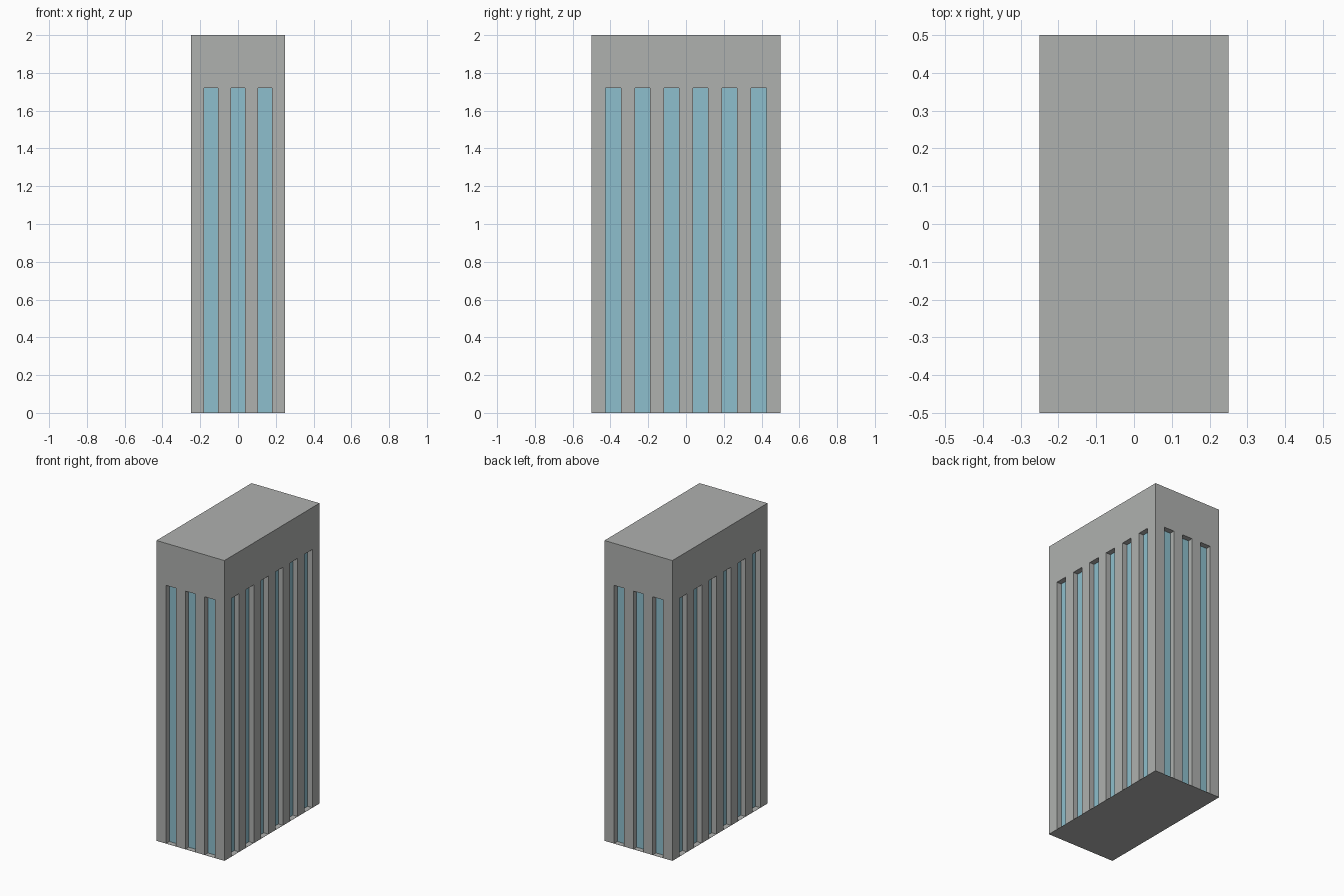
import bpy, bmesh
from mathutils import Vector

if "Cube" in bpy.data.objects:
    bpy.data.objects.remove(bpy.data.objects["Cube"])

W, D, H = 0.5, 1.0, 2.0          # overall size
DEPTH = 0.035                    # window recess
SILL, HEAD = 0.001, 1.72         # window bottom and top
FRONT = [(c - 0.0375, c + 0.0375) for c in (-0.1425, 0, 0.1425)]
SIDE = [(c - 0.04, c + 0.04) for c in (-0.385, -0.231, -0.077, 0.077, 0.231, 0.385)]


def material(name, rgb):
    m = bpy.data.materials.new(name)
    m.diffuse_color = (*rgb, 1)
    m.use_nodes = True
    m.node_tree.nodes["Principled BSDF"].inputs["Base Color"].default_value = m.diffuse_color
    return m


def inside(v, spans):
    return any(a < v < b for a, b in spans)


# tower block
bm = bmesh.new()
bmesh.ops.create_cube(bm, size=1)
for v in bm.verts:
    v.co = Vector((v.co.x * W, v.co.y * D, (v.co.z + 0.5) * H))

# cut the window outlines into the walls
cuts = [(0, v) for s in FRONT for v in s] + [(1, v) for s in SIDE for v in s]
cuts += [(2, SILL), (2, HEAD)]
for axis, value in cuts:
    n = Vector((0, 0, 0))
    n[axis] = 1
    bmesh.ops.bisect_plane(bm, geom=bm.verts[:] + bm.edges[:] + bm.faces[:],
                           dist=1e-6, plane_co=n * value, plane_no=n)

# roof and underside are single faces
for sign in (1, -1):
    bm.normal_update()
    bmesh.ops.dissolve_faces(bm, faces=[f for f in bm.faces if f.normal.z * sign > 0.9])

# recessed glass strips
bm.normal_update()
glass = []
for f in bm.faces:
    c = f.calc_center_median()
    if abs(f.normal.z) > 0.5 or not SILL < c.z < HEAD:
        continue
    if inside(c.x, FRONT) if abs(f.normal.y) > 0.5 else inside(c.y, SIDE):
        glass.append(f)
bmesh.ops.inset_individual(bm, faces=glass, thickness=0, depth=-DEPTH)
for f in glass:
    f.material_index = 1

mesh = bpy.data.meshes.new("tower")
bm.to_mesh(mesh)
bm.free()
mesh.materials.append(material("concrete grey", (0.43, 0.44, 0.43)))
mesh.materials.append(material("window blue", (0.27, 0.52, 0.61)))
bpy.context.collection.objects.link(bpy.data.objects.new("tower", mesh))
